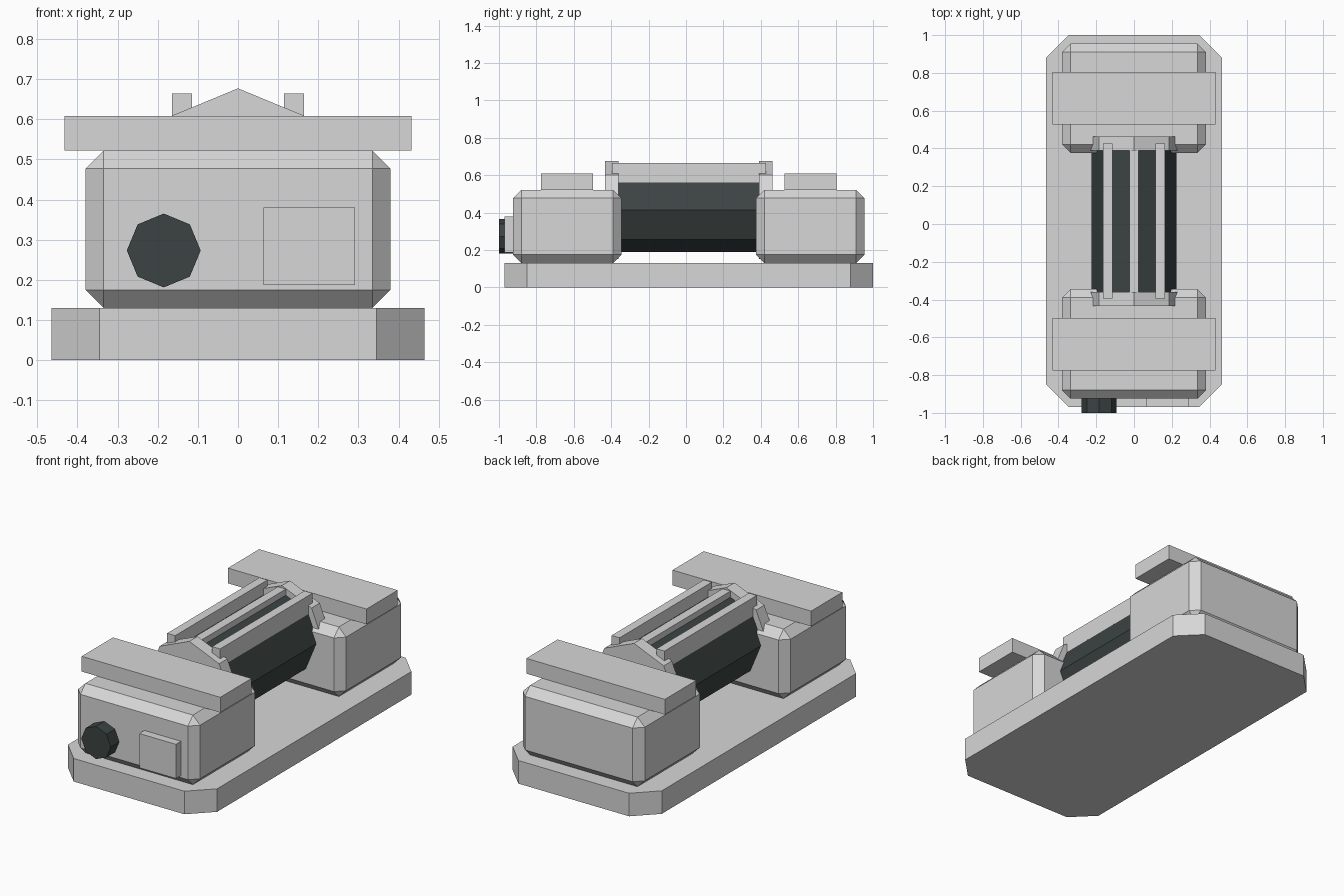
import bpy, bmesh, math
from mathutils import Matrix

if "Cube" in bpy.data.objects:
    bpy.data.objects.remove(bpy.data.objects["Cube"])


def material(name, rgb):
    m = bpy.data.materials.new(name)
    m.diffuse_color = (*rgb, 1)
    m.use_nodes = True
    m.node_tree.nodes["Principled BSDF"].inputs["Base Color"].default_value = m.diffuse_color
    return m


GREY = material("light grey", (0.68, 0.68, 0.68))
DARK = material("dark green grey", (0.044, 0.057, 0.055))


def finish(name, bm, mat):
    bmesh.ops.recalc_face_normals(bm, faces=bm.faces[:])
    mesh = bpy.data.meshes.new(name)
    bm.to_mesh(mesh)
    bm.free()
    mesh.materials.append(mat)
    ob = bpy.data.objects.new(name, mesh)
    bpy.context.collection.objects.link(ob)
    return ob


def box(name, x, y, z, mat=GREY, bevel=0, vertical_only=False):
    """Box from (min, max) ranges, with optional flat chamfer."""
    bm = bmesh.new()
    bmesh.ops.create_cube(bm, size=1)
    for v in bm.verts:
        v.co = [r[0] if c < 0 else r[1] for c, r in zip(v.co, (x, y, z))]
    if bevel:
        edges = [e for e in bm.edges if not vertical_only
                 or abs(e.verts[0].co.z - e.verts[1].co.z) > 1e-4]
        bmesh.ops.bevel(bm, geom=edges, offset=bevel, segments=1,
                        profile=0.5, affect='EDGES')
    return finish(name, bm, mat)


def octagon(name, x, z, radius, y, mat):
    """Eight-sided drum lying along y, with a corner pointing up."""
    bm = bmesh.new()
    ring = [bm.verts.new((x + radius * math.cos(i * math.pi / 4), y[0],
                          z + radius * math.sin(i * math.pi / 4))) for i in range(8)]
    face = bm.faces.new(ring)
    out = bmesh.ops.extrude_face_region(bm, geom=[face])
    for v in out["geom"]:
        if isinstance(v, bmesh.types.BMVert):
            v.co.y = y[1]
    # keep a closed solid with both caps
    if not any(all(abs(v.co.y - y[0]) < 1e-5 for v in f.verts) for f in bm.faces):
        bm.faces.new(ring)
    return finish(name, bm, mat)


# base slab with cut corners
box("base", (-0.465, 0.465), (-0.97, 1.0), (0, 0.13), bevel=0.12, vertical_only=True)

# end housings, their top plates and the drum collars
MID = 0.015
for label, s in (("front", -1), ("back", 1)):
    def span(a, b):
        return tuple(sorted((MID + s * a, MID + s * b)))
    box(label + "_housing", (-0.38, 0.38), span(0.36, 0.94), (0.13, 0.522), bevel=0.045)
    box(label + "_top_plate", (-0.432, 0.432), span(0.512, 0.79), (0.522, 0.608))
    octagon(label + "_collar", 0, 0.415, 0.262, span(0.375, 0.448), GREY)

# central drum
octagon("drum", 0, 0.415, 0.225, (-0.39, 0.42), DARK)

# three rails along the top of the drum
for label, x in (("left", -0.14), ("middle", 0), ("right", 0.14)):
    box(label + "_rail", (x - 0.025, x + 0.025), (-0.395, 0.427), (0.56, 0.664))

# knob and panel on the front
octagon("front_knob", -0.185, 0.273, 0.092, (-1.0, -0.91), DARK)
box("front_panel", (0.064, 0.292), (-0.97, -0.91), (0.187, 0.38))
